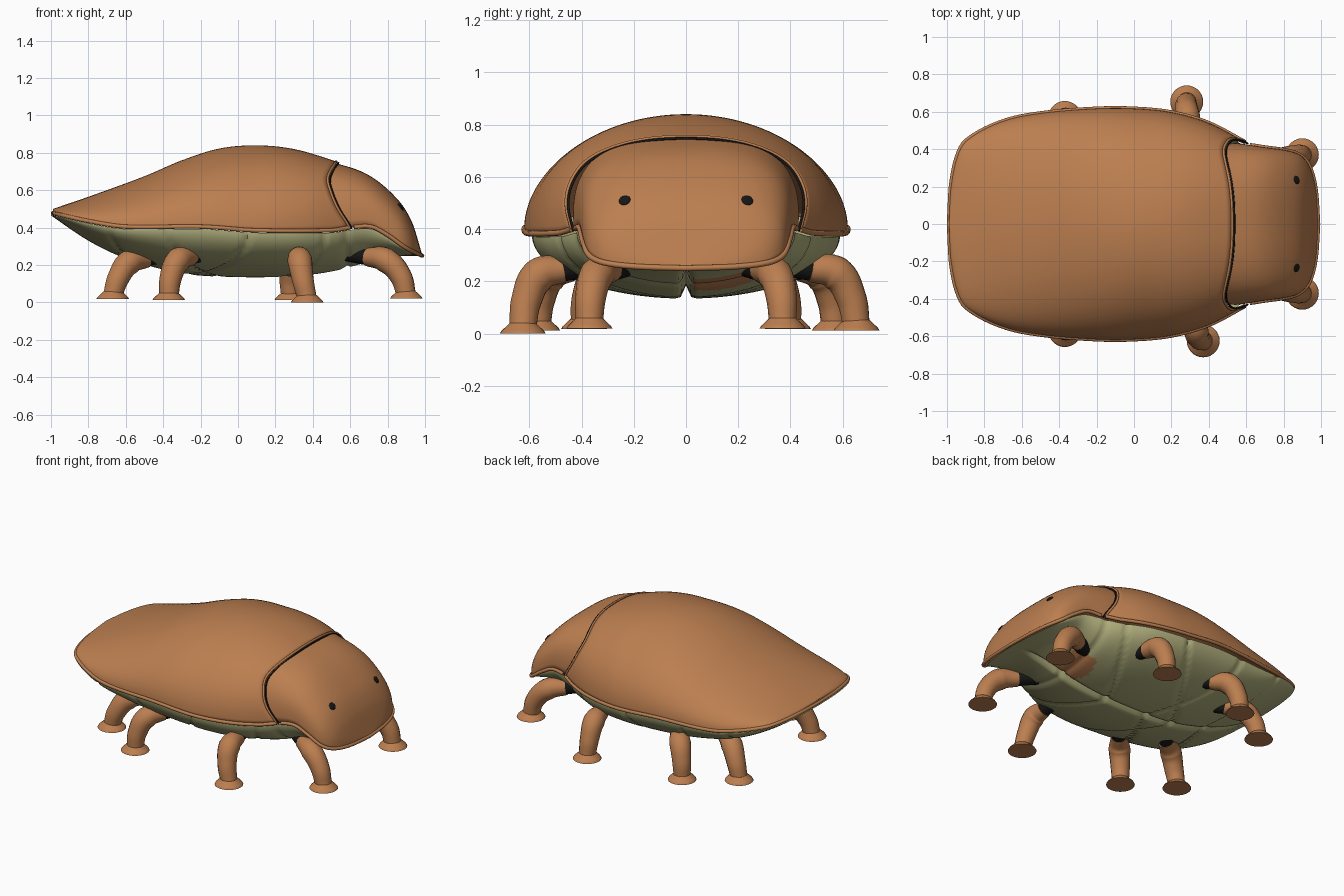
import bpy, bmesh, math
from mathutils import Vector

if "Cube" in bpy.data.objects:
    bpy.data.objects.remove(bpy.data.objects["Cube"])


def material(name, rgb):
    m = bpy.data.materials.new(name)
    m.use_nodes = True
    m.diffuse_color = (*rgb, 1)
    m.node_tree.nodes["Principled BSDF"].inputs["Base Color"].default_value = (*rgb, 1)
    return m


BROWN = material("copper brown", (0.50, 0.21, 0.08))
CREAM = material("olive cream", (0.43, 0.42, 0.20))
BLACK = material("black", (0.008, 0.008, 0.008))


def profile(*pts):
    """Smooth function through the given (x, value) points."""
    def slope(i):
        a, b = pts[max(i - 1, 0)], pts[min(i + 1, len(pts) - 1)]
        return (b[1] - a[1]) / (b[0] - a[0])

    def f(x):
        x = min(max(x, pts[0][0]), pts[-1][0])
        i = next((k for k in range(len(pts) - 1) if x <= pts[k + 1][0]), len(pts) - 2)
        (xa, ya), (xb, yb) = pts[i], pts[i + 1]
        h = xb - xa
        t = (x - xa) / h
        return (ya * (1 + 2 * t) * (1 - t) ** 2 + yb * t * t * (3 - 2 * t)
                + h * slope(i) * t * (1 - t) ** 2 + h * slope(i + 1) * t * t * (t - 1))
    return f


def add_object(name, mesh, *mats):
    ob = bpy.data.objects.new(name, mesh)
    bpy.context.collection.objects.link(ob)
    for m in mats:
        mesh.materials.append(m)
    return ob


def smooth(ob, angle=40):
    bpy.ops.object.select_all(action='DESELECT')
    ob.select_set(True)
    bpy.context.view_layer.objects.active = ob
    bpy.ops.object.shade_smooth_by_angle(angle=math.radians(angle))


def loft(name, point, nu, nv, *mats):
    """Grid surface from point(u, v), both running from 0 to 1."""
    bm = bmesh.new()
    rows = [[bm.verts.new(point(i / nu, j / nv)) for j in range(nv + 1)] for i in range(nu + 1)]
    for a, b in zip(rows, rows[1:]):
        for j in range(nv):
            bm.faces.new((a[j], b[j], b[j + 1], a[j + 1]))
    bmesh.ops.remove_doubles(bm, verts=bm.verts, dist=1e-5)
    mesh = bpy.data.meshes.new(name)
    bm.to_mesh(mesh)
    bm.free()
    return add_object(name, mesh, *mats)


def section(v, w, rim, crown, n):
    """Point (y, z) on a superelliptic arch from one rim to the other."""
    a = math.pi * (v - 0.5)
    c, s = abs(math.cos(a)), math.sin(a)
    return w * math.copysign(abs(s) ** (2 / n), s), rim + (crown - rim) * c ** (2 / n)


def tube(name, pts, radii, mat, kind='POLY', sides=4):
    cu = bpy.data.curves.new(name, 'CURVE')
    cu.dimensions = '3D'
    cu.bevel_depth, cu.bevel_resolution, cu.use_fill_caps = 1, sides, True
    cu.resolution_u = 8
    sp = cu.splines.new(kind)
    bez = kind == 'BEZIER'
    target = sp.bezier_points if bez else sp.points
    target.add(len(pts) - 1)
    for p, co, r in zip(target, pts, radii):
        p.co = co if bez else (*co, 1)
        p.radius = r
        if bez:
            p.handle_left_type = p.handle_right_type = 'AUTO'
    tmp = bpy.data.objects.new(name + "_path", cu)
    bpy.context.collection.objects.link(tmp)
    mesh = bpy.data.meshes.new_from_object(tmp.evaluated_get(bpy.context.evaluated_depsgraph_get()))
    bpy.data.objects.remove(tmp)
    mesh.materials.clear()
    ob = add_object(name, mesh, mat)
    smooth(ob, 60)
    return ob


# Outline profiles along the body
shell_top = profile((-0.99, 0.5), (-0.8, 0.565), (-0.5, 0.675), (-0.3, 0.76), (-0.1, 0.823),
                    (0.1, 0.84), (0.3, 0.82), (0.52, 0.755), (0.62, 0.71))
shell_width = profile((-0.99, 0), (-0.98, 0.2), (-0.94, 0.38), (-0.88, 0.46), (-0.7, 0.55),
                      (-0.5, 0.592), (-0.2, 0.617), (0, 0.617), (0.2, 0.597), (0.4, 0.54), (0.6, 0.435))
rim = profile((-1, 0.48), (-0.8, 0.435), (-0.6, 0.405), (-0.2, 0.405), (0.1, 0.385), (0.5, 0.385),
              (0.6, 0.4), (0.71, 0.405), (0.8, 0.36), (0.9, 0.29), (0.985, 0.25))
head_top = profile((0.4, 0.765), (0.52, 0.745), (0.7, 0.68), (0.85, 0.555), (0.93, 0.43), (0.985, 0.255))
head_width = profile((0.4, 0.43), (0.5, 0.437), (0.7, 0.41), (0.85, 0.385), (0.91, 0.35),
                     (0.95, 0.28), (0.975, 0.16), (0.985, 0))
belly_width = profile((-1, 0), (-0.99, 0.2), (-0.95, 0.38), (-0.87, 0.475), (-0.7, 0.545), (-0.5, 0.57),
                      (0, 0.59), (0.3, 0.555), (0.5, 0.47), (0.6, 0.42), (0.7, 0.385), (0.85, 0.36),
                      (0.93, 0.28), (0.965, 0.12), (0.975, 0))
belly_low = profile((-1, 0.465), (-0.8, 0.33), (-0.6, 0.235), (-0.3, 0.155), (0, 0.135), (0.3, 0.14),
                    (0.5, 0.165), (0.7, 0.215), (0.85, 0.245), (0.975, 0.25))
front_edge = profile((0, 0.595), (0.25, 0.535), (0.5, 0.495), (0.7, 0.48), (1, 0.525))


# Wing case with a curved front edge
def shell_point(u, v):
    end = front_edge(math.cos(math.pi * (v - 0.5)))
    x = -0.99 + (end + 0.99) * (1 - math.cos(math.pi * u / 2)) ** 0.9
    y, z = section(v, shell_width(x), rim(x), shell_top(x), 2 + 0.8 * max(0, x - 0.1))
    return x, y, z


# Head shield tucked under the wing case
def head_point(u, v):
    start = front_edge(math.cos(math.pi * (v - 0.5))) - 0.03
    x = start + (0.985 - start) * math.sin(math.pi * u / 2)
    y, z = section(v, head_width(x), rim(x), head_top(x), 2.9)
    return x, y, z


for name, fn in (("wing_case", shell_point), ("head_shield", head_point)):
    ob = loft(name, fn, 70, 64, BROWN)
    sol = ob.modifiers.new("thickness", 'SOLIDIFY')
    sol.thickness, sol.offset = 0.012, -1
    smooth(ob)

# Rolled rims and the seam lip between the two shields
side = [shell_point(i / 60, 0) for i in range(61)]
nose = [head_point(i / 60, 0) for i in range(5, 61)]
for name, edge in (("wing_case_rim", side), ("head_rim", nose)):
    loop = edge[::-1] + [(x, -y, z) for x, y, z in edge[1:]] if edge is side else \
        edge + [(x, -y, z) for x, y, z in edge[-2::-1]]
    tube(name, loop, [0.011] * len(loop), BROWN)
lip = [shell_point(1, j / 64) for j in range(65)]
tube("seam_lip", lip, [0.007] * 65, BROWN)
groove = [(x + 0.012, y * 0.985, z - 0.006) for x, y, z in lip]
tube("seam_shadow", groove, [0.005] * 65, BLACK)


# Grooved belly plates
def belly_point(u, v):
    x = -0.0125 - 0.9875 * math.cos(math.pi * u)
    y, z = section(1 - v, belly_width(x), rim(x) - 0.012, belly_low(x), 2)
    depth = 0
    for start, slant in ((-0.55, 0.25), (-0.08, 0.5), (0.58, 0), (-0.3, -0.6), (0.22, -0.5)):
        depth = max(depth, math.exp(-((x - start + slant * abs(y)) / 0.014) ** 2))
    fade = min(1, max(0, (0.9 - abs(x)) * 4))
    middle = 0.05 * math.exp(-(y / 0.014) ** 2)
    low = math.sin(math.pi * v)
    return x, y * (1 - 0.025 * depth * fade), z + fade * (0.014 * depth * low + middle * low)


belly = loft("belly", belly_point, 150, 90, CREAM, BROWN)
for p in belly.data.polygons:
    x, y, z = p.center
    if 0.03 < y < 0.25 and 0.47 + 0.3 * abs(y - 0.13) < x < 0.66:
        p.material_index = 1
smooth(belly, 60)

# Eyes lying on the head shield
for label, s in (("left", 1), ("right", -1)):
    x, y = 0.87, 0.235
    b = (1 - (y / head_width(x)) ** 2.9) ** (1 / 2.9)
    bpy.ops.mesh.primitive_uv_sphere_add(
        segments=20, ring_count=10, radius=0.023,
        location=(x, s * y, rim(x) + (head_top(x) - rim(x)) * b))
    eye = bpy.context.object
    eye.name = label + "_eye"
    eye.scale = (1, 1, 0.3)
    eye.rotation_euler = Vector((0.75, s * 0.25, 0.6)).to_track_quat('Z', 'Y').to_euler()
    eye.data.materials.append(BLACK)
    smooth(eye)

# Legs: hip, shoulder, knee, shin, sole
LEGS = {
    "front": [(0.58, 0.22, 0.27), (0.69, 0.29, 0.245), (0.79, 0.34, 0.225), (0.87, 0.365, 0.14), (0.9, 0.37, 0.02)],
    "middle": [(0.31, 0.38, 0.27), (0.325, 0.47, 0.245), (0.33, 0.56, 0.225), (0.345, 0.61, 0.13), (0.37, 0.625, 0)],
    "rear": [(-0.18, 0.36, 0.27), (-0.25, 0.44, 0.25), (-0.32, 0.52, 0.225), (-0.36, 0.56, 0.13), (-0.37, 0.57, 0.012)],
    "hind": [(-0.42, 0.2, 0.26), (-0.49, 0.28, 0.235), (-0.58, 0.34, 0.215), (-0.64, 0.38, 0.13), (-0.67, 0.39, 0.018)],
}
for pair, path in LEGS.items():
    for label, s in (("left", 1), ("right", -1)):
        pts = [Vector((x, s * y, z)) for x, y, z in path]
        if pair == "middle" and s > 0:
            for i, p in enumerate(pts):
                p += Vector((-0.022, 0.007, 0.003)) * i
        name = f"{label}_{pair}_"
        tube(name + "leg", pts[1:-1] + [pts[-1] + Vector((0, 0, 0.02))],
             (0.05, 0.067, 0.059, 0.052), BROWN, 'BEZIER', 6)
        tube(name + "joint", [pts[0], pts[1] + (pts[2] - pts[1]) * 0.15], (0.05, 0.046), BLACK, sides=6)
        # Flared foot
        bm = bmesh.new()
        for r1, r2, h, lift in ((0.088, 0.082, 0.01, 0.005), (0.082, 0.05, 0.03, 0.025)):
            new = bmesh.ops.create_cone(bm, cap_ends=True, segments=28, radius1=r1, radius2=r2, depth=h)
            bmesh.ops.translate(bm, verts=new["verts"], vec=pts[-1] + Vector((0, 0, lift)))
        mesh = bpy.data.meshes.new(name + "foot")
        bm.to_mesh(mesh)
        bm.free()
        smooth(add_object(name + "foot", mesh, BROWN))
